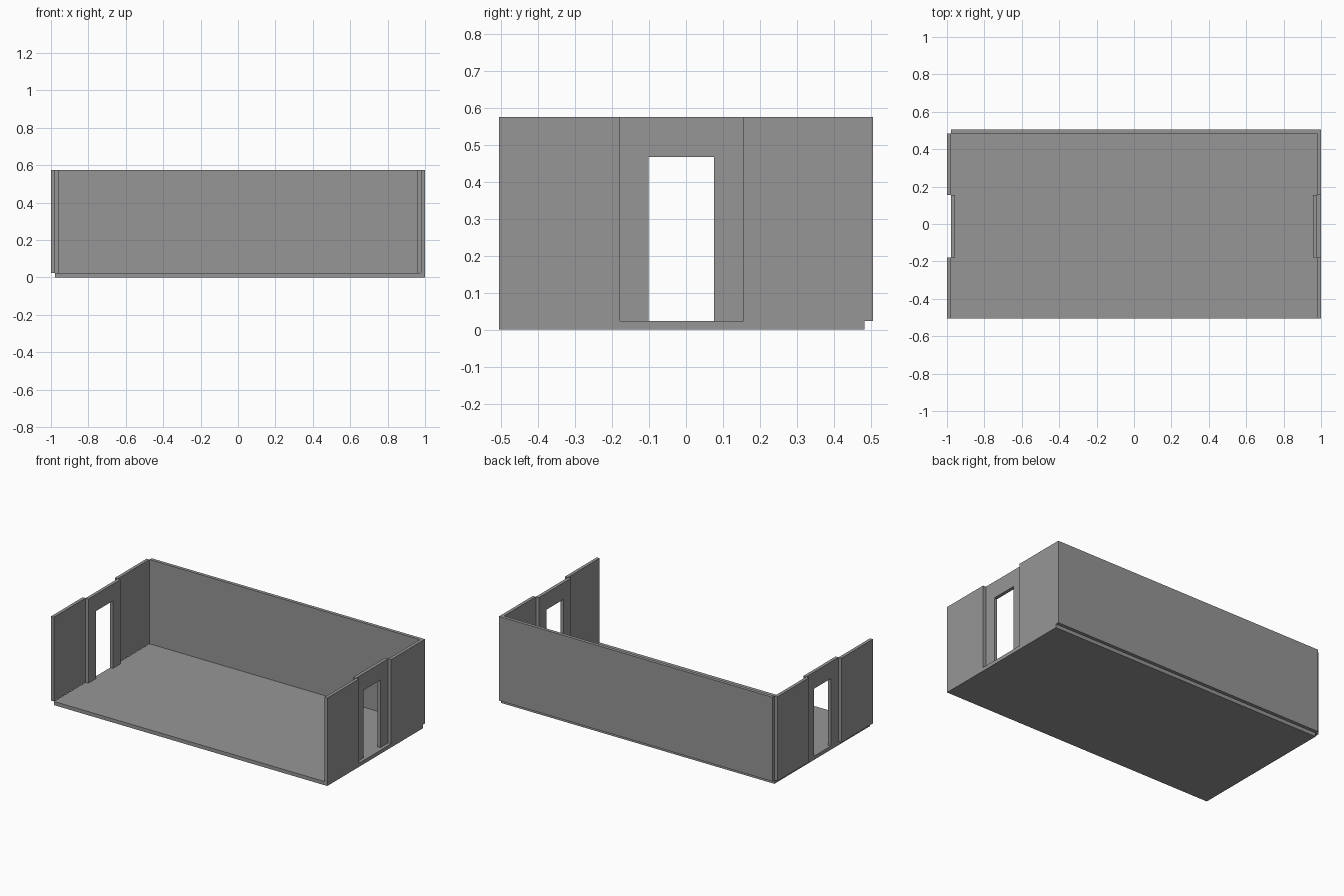
import bpy
import bmesh

cube = bpy.data.objects.get("Cube")
if cube:
    bpy.data.objects.remove(cube, do_unlink=True)

# One plain grey for everything
GREY = (0.305, 0.305, 0.305, 1.0)
grey = bpy.data.materials.new("wall grey")
grey.use_nodes = True
grey.diffuse_color = GREY
grey.node_tree.nodes["Principled BSDF"].inputs["Base Color"].default_value = GREY

# Shared measurements
FRONT, BACK_INNER, BACK = -0.505, 0.483, 0.505
FLOOR_TOP, TOP = 0.024, 0.575
RECESS_FRONT, RECESS_BACK = -0.178, 0.155
DOOR_FRONT, DOOR_BACK, DOOR_TOP = -0.101, 0.075, 0.466


def prism(name, outline, x0, x1):
    """Extrude a (y, z) outline along x."""
    bm = bmesh.new()
    face = bm.faces.new([bm.verts.new((x0, y, z)) for y, z in outline])
    side = bmesh.ops.extrude_face_region(bm, geom=[face])
    verts = [v for v in side["geom"] if isinstance(v, bmesh.types.BMVert)]
    bmesh.ops.translate(bm, vec=(x1 - x0, 0, 0), verts=verts)
    bmesh.ops.recalc_face_normals(bm, faces=bm.faces)
    mesh = bpy.data.meshes.new(name)
    bm.to_mesh(mesh)
    bm.free()
    mesh.materials.append(grey)
    obj = bpy.data.objects.new(name, mesh)
    bpy.context.collection.objects.link(obj)
    return obj


def box(name, x0, x1, y0, y1, z0, z1):
    return prism(name, [(y0, z0), (y1, z0), (y1, z1), (y0, z1)], x0, x1)


# Floor slab and back wall
box("floor", -0.978, 1.0, FRONT, BACK_INNER, 0, FLOOR_TOP)
box("back_wall", -0.978, 1.0, BACK_INNER, BACK, FLOOR_TOP, TOP)

# Door panel outline, an upside-down U
doorway = [
    (RECESS_FRONT, FLOOR_TOP), (DOOR_FRONT, FLOOR_TOP),
    (DOOR_FRONT, DOOR_TOP), (DOOR_BACK, DOOR_TOP),
    (DOOR_BACK, FLOOR_TOP), (RECESS_BACK, FLOOR_TOP),
    (RECESS_BACK, TOP), (RECESS_FRONT, TOP),
]

# End walls, each with a door panel set inward
for side, outer, middle, inner in (("right", -1.0, -0.979, -0.958),
                                   ("left", 1.0, 0.979, 0.957)):
    box(side + "_front_wall", outer, middle, FRONT, RECESS_FRONT, FLOOR_TOP, TOP)
    box(side + "_back_wall", outer, middle, RECESS_BACK, BACK_INNER, FLOOR_TOP, TOP)
    prism(side + "_door_panel", doorway, middle, inner)
